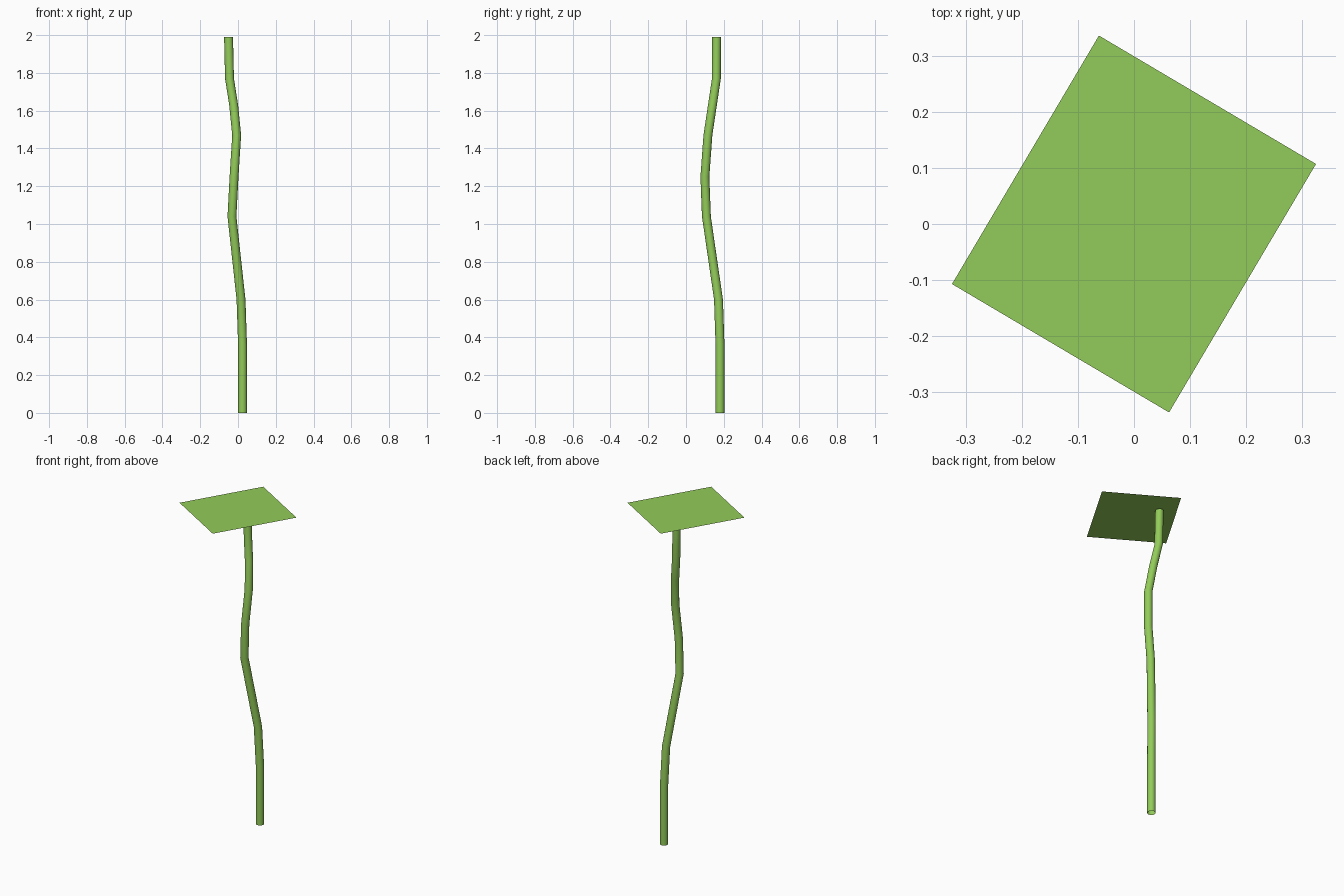
import bpy, bmesh, math
from mathutils import Vector

cube = bpy.data.objects.get("Cube")
if cube:
    bpy.data.objects.remove(cube, do_unlink=True)

LEAF_GREEN = (0.29, 0.60, 0.10, 1)
green = bpy.data.materials.new("leaf_green")
green.use_nodes = True
green.diffuse_color = LEAF_GREEN
green.node_tree.nodes["Principled BSDF"].inputs["Base Color"].default_value = LEAF_GREEN


def add_object(name, bm):
    mesh = bpy.data.meshes.new(name)
    bm.to_mesh(mesh)
    bm.free()
    mesh.materials.append(green)
    obj = bpy.data.objects.new(name, mesh)
    bpy.context.collection.objects.link(obj)
    return obj


# Winding stem: level rings lofted along a path, open at both ends
PATH = [(.024, .18, 0), (.024, .18, .36), (.016, .172, .6), (-.032, .108, 1.04),
        (-.021, .10, 1.25), (-.007, .116, 1.47), (-.023, .14, 1.63),
        (-.045, .161, 1.77), (-.05, .162, 1.99)]
SIDES, RADIUS = 16, 0.0235
bm = bmesh.new()
rings = []
for point in PATH:
    ring = []
    for i in range(SIDES):
        a = math.tau * i / SIDES
        ring.append(bm.verts.new(Vector(point) + RADIUS * Vector((math.cos(a), math.sin(a), 0))))
    rings.append(ring)
for low, high in zip(rings, rings[1:]):
    for i in range(SIDES):
        j = (i + 1) % SIDES
        bm.faces.new((low[i], low[j], high[j], high[i])).smooth = True
add_object("stem", bm)

# Flat rectangular leaf on top, turned about the vertical
WIDTH, LENGTH = 0.45, 0.515
bm = bmesh.new()
bmesh.ops.create_grid(bm, x_segments=1, y_segments=1, size=0.5)
bmesh.ops.scale(bm, vec=(WIDTH, LENGTH, 1), verts=bm.verts)
leaf = add_object("leaf", bm)
leaf.location.z = 2
leaf.rotation_euler.z = math.radians(-30.6)
